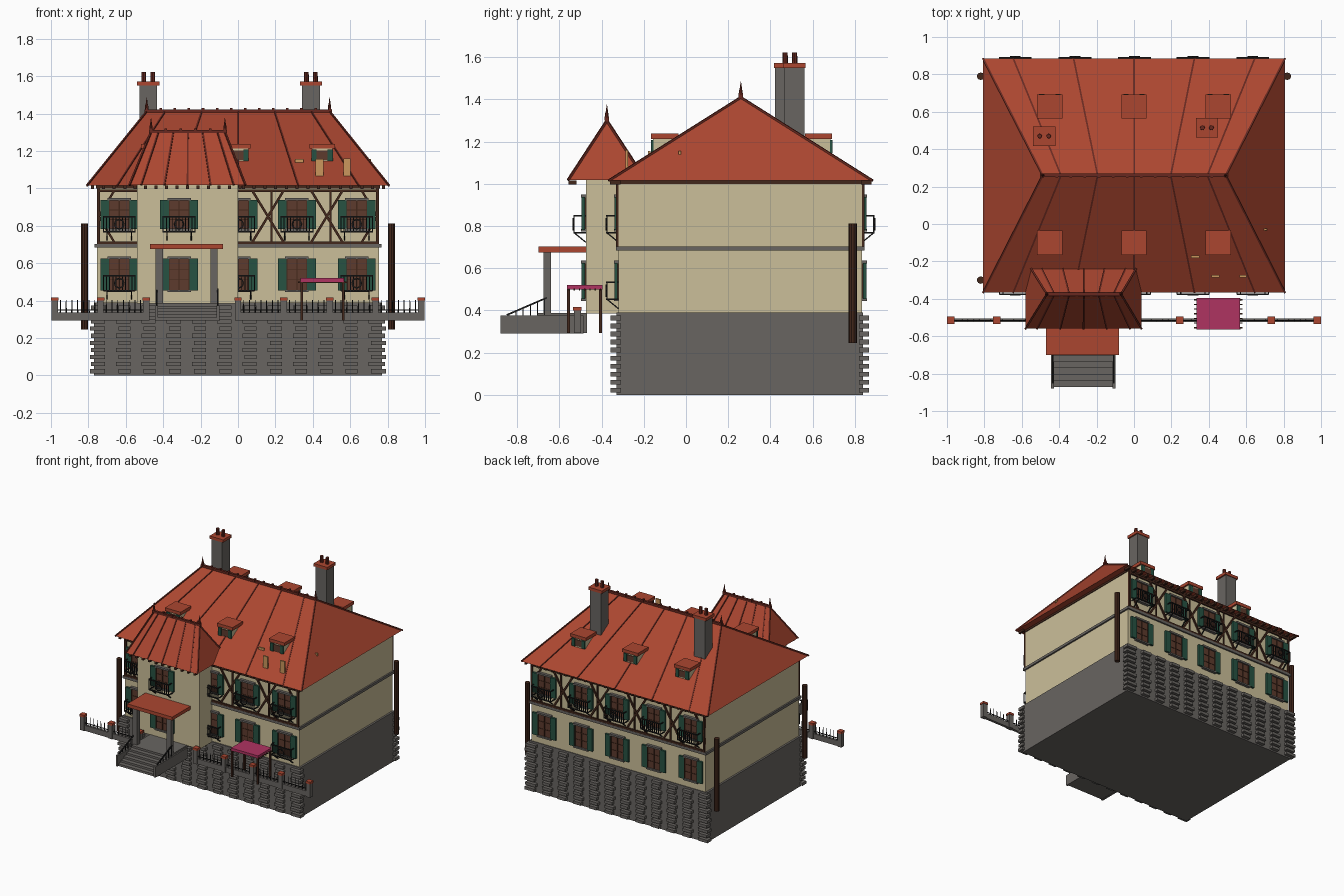
import bpy, bmesh, math
from mathutils import Vector, Matrix

cube = bpy.data.objects.get("Cube")
if cube:
    bpy.data.objects.remove(cube, do_unlink=True)


def material(name, r, g, b):
    m = bpy.data.materials.new(name)
    m.use_nodes = True
    m.diffuse_color = (r, g, b, 1)
    m.node_tree.nodes["Principled BSDF"].inputs["Base Color"].default_value = (r, g, b, 1)
    return m


RED = material("roof red", .41, .062, .03)
DARK_RED = material("ridge red", .14, .022, .014)
CREAM = material("cream plaster", .6, .52, .32)
STONE = material("grey stone", .14, .13, .12)
GREEN = material("shutter green", .02, .085, .055)
BROWN = material("window brown", .11, .043, .026)
TIMBER = material("dark timber", .055, .02, .011)
IRON = material("black iron", .012, .012, .012)
PINK = material("awning pink", .43, .033, .12)
ORANGE = material("light orange", .6, .31, .11)


class Part:
    """One named object gathered from simple solids."""

    def __init__(self, name, mat):
        self.name, self.mat, self.bm = name, mat, bmesh.new()

    def box(self, x, y, z):
        """Box from three (low, high) ranges."""
        size = [b - a for a, b in (x, y, z)]
        mid = Vector([(a + b) / 2 for a, b in (x, y, z)])
        bmesh.ops.create_cube(self.bm, size=1, matrix=Matrix.Translation(mid) @ Matrix.Diagonal((*size, 1)))

    def beam(self, p, q, w):
        p, q = Vector(p), Vector(q)
        turn = (q - p).to_track_quat('Z', 'Y').to_matrix().to_4x4()
        m = Matrix.Translation((p + q) / 2) @ turn @ Matrix.Diagonal((w, w, (q - p).length, 1))
        bmesh.ops.create_cube(self.bm, size=1, matrix=m)

    def rod(self, x, y, z, r1, r2, sides=8):
        bmesh.ops.create_cone(self.bm, cap_ends=True, segments=sides, radius1=r1, radius2=r2, depth=z[1] - z[0],
                              matrix=Matrix.Translation((x, y, sum(z) / 2)))

    def hip(self, x, y, z, ridge_x, ridge_y):
        """Hipped roof solid."""
        base = [self.bm.verts.new((a, b, z[0])) for a, b in
                ((x[0], y[0]), (x[1], y[0]), (x[1], y[1]), (x[0], y[1]))]
        l, r = [self.bm.verts.new((a, ridge_y, z[1])) for a in ridge_x]
        a, b, c, d = base
        for f in ((d, c, b, a), (a, b, r, l), (b, c, r), (c, d, l, r), (d, a, l)):
            self.bm.faces.new(f)

    def done(self):
        me = bpy.data.meshes.new(self.name)
        self.bm.to_mesh(me)
        self.bm.free()
        me.materials.append(self.mat)
        bpy.context.collection.objects.link(bpy.data.objects.new(self.name, me))


def around(c, w):
    return (c - w / 2, c + w / 2)


def block(name, mat, *ranges):
    p = Part(name, mat)
    for i in range(0, len(ranges), 3):
        p.box(*ranges[i:i + 3])
    p.done()


# Main masses
FRONT, BACK, BAY = -.32, .835, -.475
block("foundation", STONE, (-.77, .77), (-.33, .84), (0, .39))
block("house_walls", CREAM, (-.755, .755), (FRONT, BACK), (.39, 1.02))
block("bay_walls", CREAM, (-.54, 0), (BAY, FRONT), (.385, 1.02))
block("storey_band", STONE, (-.767, .767), (FRONT - .012, BACK + .012), (.683, .703))
block("eave_beam", TIMBER, (-.76, .76), (FRONT - .006, BACK + .006), (1, 1.015))

# Staggered stone courses on the front and back of the foundation
stones = Part("foundation_stones", STONE)
for row in range(10):
    for col in range(12):
        x = -.7425 + col * .135 + (-.006 if row % 2 else 0)
        x = max(-.75, min(.75, x))
        for y in (-.333, .843):
            stones.box(around(x, .075 if row % 2 else .065), around(y, .048), around(.022 + row * .038, .022))
for row in range(10):
    for sx in (-1, 1):
        for y in (-.333, .843):
            stones.box(around(sx * .765, .055 - row % 2 * .012), around(y, .048), around(.022 + row * .038, .022))
stones.done()


# Hipped roofs with battens, ridge caps, finials and rafter tails
def roof(name, x, y, z, ridge_x, ridge_y, tail_sides):
    p = Part(name, RED)
    p.hip(x, y, z, ridge_x, ridge_y)
    p.done()
    trim = Part(name + "_battens", DARK_RED)
    mid, half = sum(x) / 2, (x[1] - x[0]) / 2
    rmid, rhalf = sum(ridge_x) / 2, (ridge_x[1] - ridge_x[0]) / 2
    for ye in y:
        for f in (-.8, -.4, 0, .4, .8):
            trim.beam((mid + f * half, ye, z[0]), (rmid + f * rhalf, ridge_y, z[1]), .009)
        for s in (-1, 1):
            trim.beam((mid + s * half, ye, z[0]), (rmid + s * rhalf, ridge_y, z[1]), .01)
    trim.box((ridge_x[0] - .012, ridge_x[1] + .012), around(ridge_y, .018), (z[1] - .005, z[1] + .012))
    n = round(rhalf * 2 / .075)
    for i in range(n + 1):
        trim.box(around(ridge_x[0] + i * 2 * rhalf / n, .014), around(ridge_y, .022), (z[1], z[1] + .02))
    for rx in ridge_x:
        trim.rod(rx, ridge_y, (z[1], z[1] + .035), .009, .008)
        trim.rod(rx, ridge_y, (z[1] + .03, z[1] + .075), .007, .001)
    trim.done()
    tails = Part(name + "_rafter_tails", TIMBER)
    for ye, yw in tail_sides:
        n = round(half * 2 / .06)
        for i in range(n + 1):
            tx = x[0] + .03 + i * (2 * half - .06) / n
            tails.box(around(tx, .016), (min(ye, yw), max(ye, yw)), (.997, 1.016))
    tails.done()


roof("main_roof", (-.807, .807), (-.367, .885), (1.015, 1.41), (-.488, .49), .26,
     [(-.36, -.31), (.88, .83)])
roof("bay_roof", (-.58, .04), (-.56, -.19), (1.017, 1.3), (-.465, -.07), -.375, [(-.556, -.52)])

# Chimneys
for side, x, y in (("right", -.48, .47), ("left", .39, .515)):
    block(side + "_chimney", STONE, around(x, .095), around(y, .095), (1.1, 1.55))
    block(side + "_chimney_cap", RED, around(x, .118), around(y, .105), (1.55, 1.572))
    pots = Part(side + "_chimney_pots", DARK_RED)
    for dx in (-.024, .024):
        pots.rod(x + dx, y, (1.57, 1.622), .013, .012)
    pots.done()

# Dormers on both slopes
walls, tops = Part("dormer_walls", CREAM), Part("dormer_roofs", RED)
panes, flaps = Part("dormer_windows", BROWN), Part("dormer_shutters", GREEN)
for x in (-.45, 0, .45):
    for y, s in ((-.1, -1), (.628, 1)):
        tops.box(around(x, .136), around(y, .13), (1.213, 1.238))
        walls.box(around(x, .11), around(y, .114), (1.1, 1.215))
        panes.box(around(x, .06), around(y + s * .058, .009), (1.152, 1.202))
        for d in (-1, 1):
            flaps.box(around(x + d * .043, .028), around(y + s * .06, .012), (1.147, 1.208))
for p in (walls, tops, panes, flaps):
    p.done()

# Loose boards on the front slope
block("roof_boards", ORANGE,
      (.305, .35), around(-.175, .012), (1.138, 1.156),
      (.415, .458), around(-.28, .012), (1.065, 1.158),
      (.565, .602), around(-.28, .012), (1.062, 1.16),
      (.675, .712), around(-.03, .012), (1.138, 1.156))

# Windows, shutters and balconies
panes, flaps = Part("windows", BROWN), Part("shutters", GREEN)
bars, sills = Part("window_bars", TIMBER), Part("window_sills", STONE)
rails = Part("balcony_railings", IRON)


def balcony(x, yw, s, z):
    yo, hw = yw + s * .055, .085
    for h in (z, z + .08):
        rails.beam((x - hw, yo, h), (x + hw, yo, h), .008)
        for d in (-hw, hw):
            rails.beam((x + d, yw, h), (x + d, yo, h), .006)
    for i in range(11):
        bx = x - hw + i * hw / 5
        rails.beam((bx, yo, z), (bx, yo, z + .08), .005)
    for i in range(8):
        a, b = (i * math.pi / 4, (i + 1) * math.pi / 4)
        rails.beam((x + .026 * math.cos(a), yo + s * .004, z + .04 + .026 * math.sin(a)),
                   (x + .026 * math.cos(b), yo + s * .004, z + .04 + .026 * math.sin(b)), .007)
    for d in (-.065, .065):
        rails.beam((x + d, yo, z), (x + d, yw, z - .045), .006)


def window(x, yw, s, z, h):
    panes.box(around(x, .115), around(yw + s * .004, .012), (z, z + h))
    for d in (-1, 1):
        flaps.box(around(x + d * .078, .046), around(yw + s * .012, .016), (z - .003, z + h + .003))
        bars.box(around(x + d * .055, .008), around(yw + s * .008, .016), (z, z + h))
    bars.box(around(x, .007), around(yw + s * .007, .014), (z, z + h))
    for f in (.33, .67):
        bars.box(around(x, .11), around(yw + s * .006, .013), around(z + h * f, .005))
    sills.box(around(x, .125), around(yw + s * .01, .024), (z + h, z + h + .014))
    sills.box(around(x, .125), around(yw + s * .01, .024), (z - .012, z))


XS = (-.635, -.315, .003, .315, .635)
for x in XS:
    yf = BAY if x == XS[1] else FRONT
    for yw, s in ((yf, -1), (BACK, 1)):
        window(x, yw, s, .785, .15)
        window(x, yw, s, .457, .165)
        balcony(x, yw, s, .768)
for x in (XS[0], XS[2], XS[4]):
    balcony(x, FRONT, -1, .453)
for p in (panes, flaps, bars, sills, rails):
    p.done()

# Half-timbering of the upper storey
frame = Part("timber_framing", TIMBER)
for yw, s, mids in ((FRONT, -1, (.16, .475)), (BACK, 1, (-.475, -.16, .16, .475))):
    y = yw + s * .004
    for z in (.71, .988):
        frame.beam((-.75, y, z), (.75, y, z), .014)
    for m in mids:
        for d in (-.085, .085):
            frame.beam((m - d, y, .71), (m + d, y, .99), .013)
        frame.beam((m + .02, y, .71), (m + .02, y, .99), .01)
    for d in (-1, 1):
        frame.beam((d * .747, y, .7), (d * .747, y, 1), .016)
        for z in (.71, .99):
            frame.beam((d * .745, y, .85), (d * .66, y, z), .012)
frame.done()

# Downpipes
pipes = Part("downpipes", TIMBER)
for x, y in ((-.82, -.3), (-.82, .79), (.82, .79)):
    pipes.rod(x, y, (.245, .812), .02, .02, 10)
pipes.done()

# Porch, steps and handrails
block("porch_roof", RED, (-.47, -.08), (-.7, BAY), (.675, .702))
block("porch_columns", STONE, (-.44, -.402), (-.675, -.64), (.38, .675),
      (-.147, -.11), (-.675, -.64), (.38, .675))
steps = Part("entrance_steps", STONE)
for i in range(6):
    steps.box((-.43, -.11), (-.872 + i * .034, -.47), (.293, .31 + i * .0155))
for x in (-.435, -.108):
    steps.box(around(x, .016), (-.88, -.485), (.291, .375))
steps.done()
hand = Part("step_handrails", IRON)
for x in (-.435, -.108):
    hand.beam((x, -.85, .378), (x, -.66, .46), .008)
    for i in range(6):
        y = -.84 + i * .034
        hand.beam((x, y, .37), (x, y, .382 + i * .0147), .005)
hand.done()

# Garden fence, broken at the steps
wall, caps, pickets = Part("fence_wall", STONE), Part("fence_caps", RED), Part("fence_pickets", IRON)
wall.box((-.98, -.475), around(-.515, .02), (.293, .335))
wall.box((-.015, .98), around(-.515, .02), (.293, .335))
for i in (-4, -3, -2, 0, 1, 2, 3, 4):
    x = i * .245
    wall.box(around(x, .034), around(-.515, .034), (.293, .402))
    caps.box(around(x, .04), around(-.515, .04), (.4, .417))
    if i not in (-2, 4):
        for k in range(1, 8):
            pickets.rod(x + k * .245 / 8, -.515, (.33, .402), .004, .002, 4)
        pickets.beam((x, -.515, .35), (x + .245, -.515, .35), .005)
for p in (wall, caps, pickets):
    p.done()

# Awning in the garden
block("awning_top", PINK, (.335, .568), (-.565, -.395), (.5, .52))
legs = Part("awning_legs", TIMBER)
for x in (.34, .562):
    for y in (-.557, -.405):
        legs.box(around(x, .013), around(y, .013), (.293, .502))
for i in range(7):
    legs.box((.322, .58), around(-.555 + i * .025, .006), (.495, .503))
legs.done()
